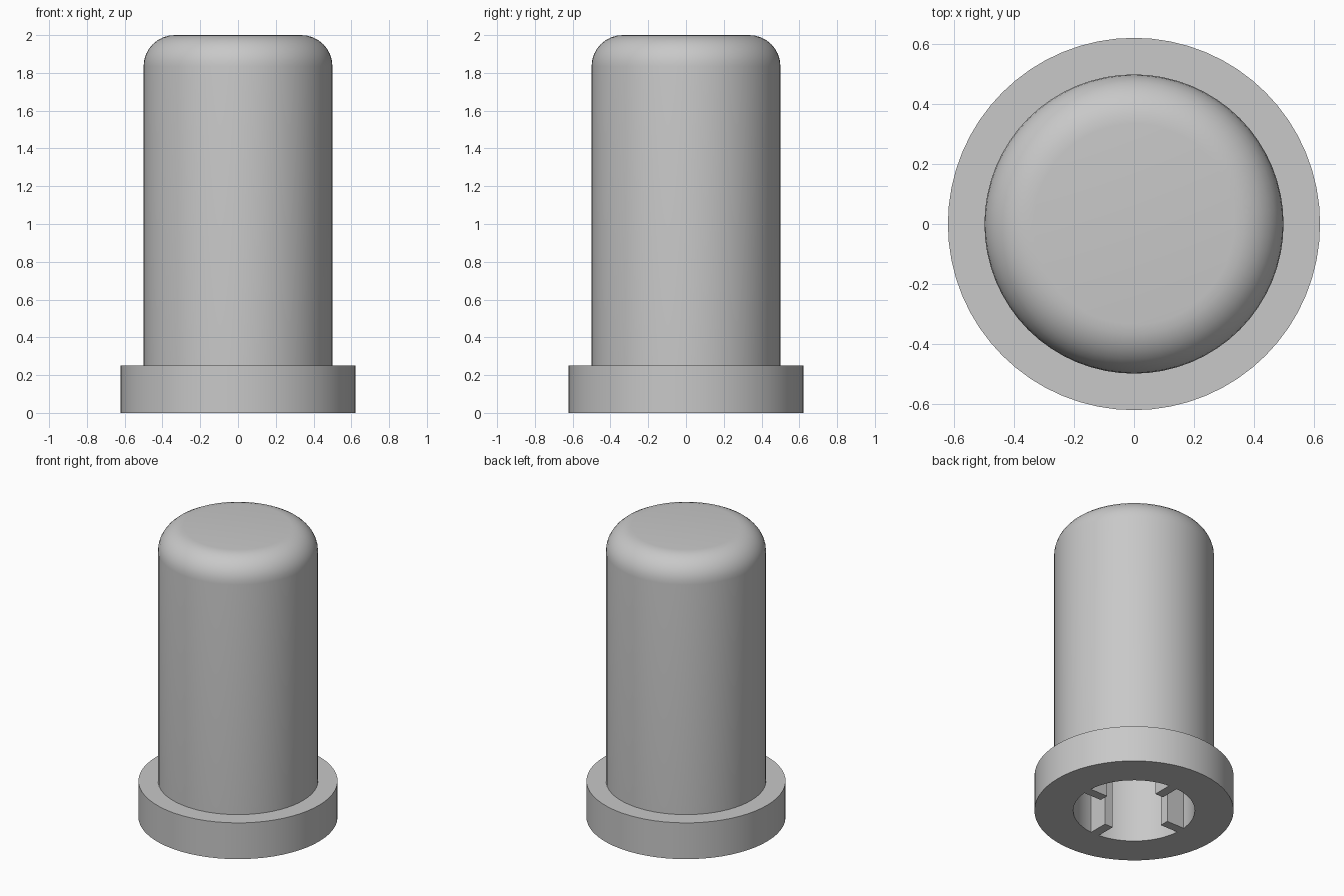
import bpy, bmesh, math
from mathutils import Matrix, Vector

if "Cube" in bpy.data.objects:
    bpy.data.objects.remove(bpy.data.objects["Cube"])

SIDES = 64
BORE_R, BORE_TOP = 0.38, 1.75

grey = bpy.data.materials.new("grey plastic")
grey.diffuse_color = (0.58, 0.58, 0.58, 1)
grey.use_nodes = True
grey.node_tree.nodes["Principled BSDF"].inputs["Base Color"].default_value = grey.diffuse_color


def finish(name, bm):
    bmesh.ops.recalc_face_normals(bm, faces=bm.faces[:])
    mesh = bpy.data.meshes.new(name)
    bm.to_mesh(mesh)
    bm.free()
    mesh.materials.append(grey)
    obj = bpy.data.objects.new(name, mesh)
    bpy.context.collection.objects.link(obj)
    return obj


def lathe(name, profile):
    bm = bmesh.new()
    verts = [bm.verts.new((r, 0, z)) for r, z in profile]
    edges = [bm.edges.new(pair) for pair in zip(verts, verts[1:])]
    bmesh.ops.spin(bm, geom=verts + edges, cent=(0, 0, 0), axis=(0, 0, 1),
                   angle=math.tau, steps=SIDES, use_merge=True)
    bmesh.ops.remove_doubles(bm, verts=bm.verts[:], dist=1e-5)
    obj = finish(name, bm)
    bpy.ops.object.select_all(action='DESELECT')
    obj.select_set(True)
    bpy.context.view_layer.objects.active = obj
    bpy.ops.object.shade_smooth_by_angle(angle=math.radians(35))
    return obj


# Hollow body: blind bore, bottom flange, straight shaft and rounded top
fillet = 0.165
dome = [(0.5 - fillet + fillet * math.cos(a), 2 - fillet + fillet * math.sin(a))
        for a in (math.radians(90) * i / 8 for i in range(9))]
lathe("flanged_cap", [(0, BORE_TOP), (BORE_R, BORE_TOP), (BORE_R, 0), (0.622, 0),
                      (0.622, 0.25), (0.5, 0.25)] + dome + [(0, 2)])

# Four grip ribs inside the bore, flush with the bottom
inner, outer, width = 0.245, BORE_R + 0.002, 0.0625
bm = bmesh.new()
for i in range(4):
    place = (Matrix.Rotation(i * math.pi / 2, 4, 'Z')
             @ Matrix.Translation(Vector(((inner + outer) / 2, 0, BORE_TOP / 2)))
             @ Matrix.Diagonal((outer - inner, width, BORE_TOP, 1)))
    bmesh.ops.create_cube(bm, size=1, matrix=place)
finish("bore_ribs", bm)
